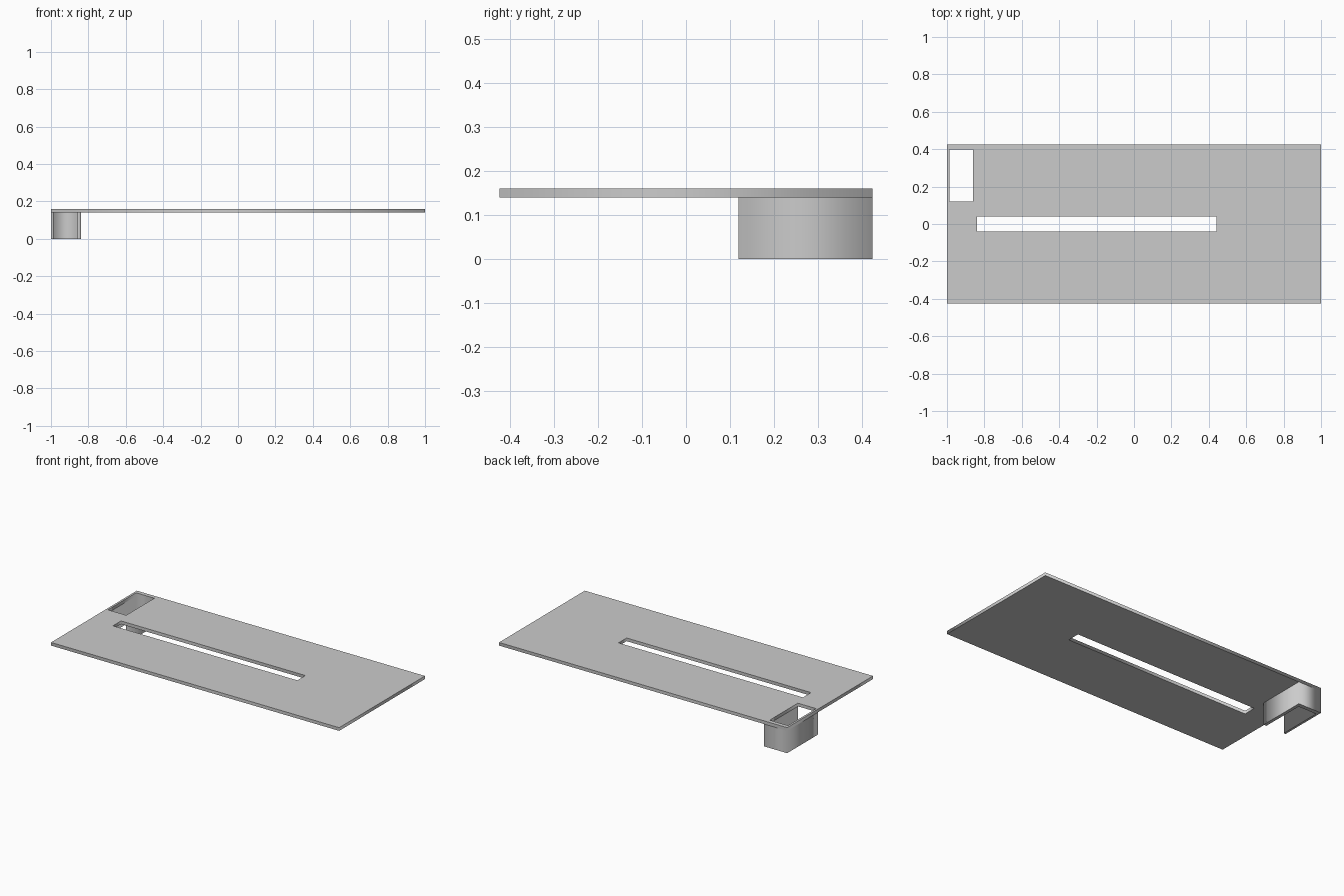
import bpy

if "Cube" in bpy.data.objects:
    bpy.data.objects.remove(bpy.data.objects["Cube"])


def rect(x0, x1, y0, y1):
    return [(x0, y0), (x1, y0), (x1, y1), (x0, y1)]


def extruded(name, outlines, z0, z1):
    """Fill 2D outlines (inner ones become holes) and extrude from z0 to z1."""
    curve = bpy.data.curves.new(name, 'CURVE')
    curve.dimensions = '2D'
    curve.fill_mode = 'BOTH'
    curve.extrude = (z1 - z0) / 2
    for points in outlines:
        spline = curve.splines.new('POLY')
        spline.points.add(len(points) - 1)
        for p, (x, y) in zip(spline.points, points):
            p.co = (x, y, 0, 1)
        spline.use_cyclic_u = True
    obj = bpy.data.objects.new(name, curve)
    obj.location.z = (z0 + z1) / 2
    bpy.context.collection.objects.link(obj)
    bpy.ops.object.select_all(action='DESELECT')
    obj.select_set(True)
    bpy.context.view_layer.objects.active = obj
    bpy.ops.object.convert(target='MESH')
    return bpy.context.object


# Pocket opening limits shared by plate and housing
LEFT, RIGHT, FRONT, BACK = -0.987, -0.86, 0.12, 0.399

# Flat plate with the long slot and the corner opening
extruded("plate", [rect(-1, 1, -0.425, 0.425),
                   rect(-0.84, 0.44, -0.04, 0.04),
                   rect(LEFT, RIGHT, FRONT, BACK)], 0.14, 0.16)

# Three-walled housing under the opening, open at front and bottom
extruded("pocket_walls", [[(-1, FRONT), (LEFT, FRONT), (LEFT, BACK), (RIGHT, BACK),
                           (RIGHT, FRONT), (-0.84, FRONT), (-0.84, 0.425),
                           (-1, 0.425)]], 0, 0.14)
